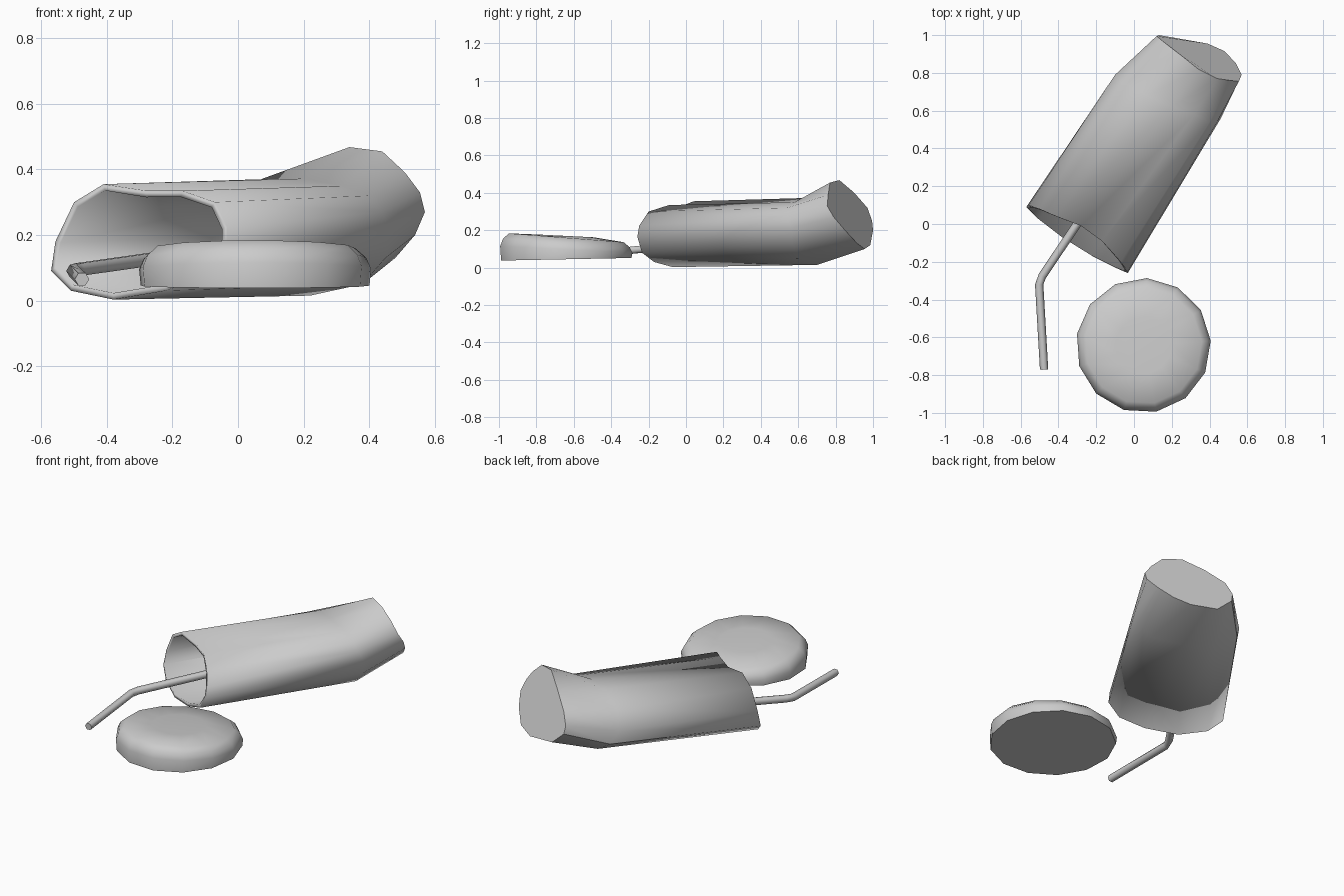
import bpy, bmesh
from math import sin, cos, pi, radians
from mathutils import Vector

if "Cube" in bpy.data.objects:
    bpy.data.objects.remove(bpy.data.objects["Cube"])


def loft(name, rings, cap_start=False, cap_end=True, smooth=40):
    """Skin a list of equal-length closed rings into one mesh object."""
    bm = bmesh.new()
    vs = [[bm.verts.new(p) for p in r] for r in rings]
    for a, b in zip(vs, vs[1:]):
        n = len(a)
        for i in range(n):
            j = (i + 1) % n
            bm.faces.new((a[i], a[j], b[j], b[i]))
    if cap_start:
        bm.faces.new(vs[0][::-1])
    if cap_end:
        bm.faces.new(vs[-1])
    if cap_start and cap_end:
        bmesh.ops.recalc_face_normals(bm, faces=bm.faces)
    me = bpy.data.meshes.new(name)
    bm.to_mesh(me)
    bm.free()
    ob = bpy.data.objects.new(name, me)
    bpy.context.collection.objects.link(ob)
    bpy.ops.object.select_all(action='DESELECT')
    bpy.context.view_layer.objects.active = ob
    ob.select_set(True)
    bpy.ops.object.shade_smooth_by_angle(angle=radians(smooth))
    return ob


# crushed cup: dented rim, bend crease, tilted base
rim = [(-.57, .09, .09), (-.557, .10, .18), (-.50, .08, .30), (-.41, .04, .355),
       (-.28, -.01, .335), (-.17, -.09, .335), (-.07, -.20, .30), (-.033, -.25, .225),
       (-.033, -.26, .165), (-.09, -.235, .08), (-.22, -.17, .03), (-.38, -.07, .003),
       (-.51, .03, .03)]
crease = [(-.06, .82, .12), (-.10, .79, .20), (-.06, .75, .30), (.07, .68, .37),
          (.20, .62, .372), (.32, .58, .35), (.40, .54, .32), (.44, .54, .27),
          (.46, .56, .21), (.45, .57, .13), (.38, .60, .05), (.22, .70, .015),
          (.06, .77, .04)]
base = [(.13, 1.0, .20), (.12, .995, .25), (.15, .97, .32), (.24, .90, .40),
        (.34, .82, .468), (.44, .77, .455), (.51, .76, .39), (.555, .755, .33),
        (.57, .79, .27), (.54, .85, .20), (.48, .915, .13), (.39, .955, .10),
        (.22, .985, .12)]
cup = loft("crushed_cup", [rim, crease, base])
wall = cup.modifiers.new("wall", 'SOLIDIFY')
wall.thickness = 0.02
wall.offset = -1


# lid: low tilted disc with rounded shoulder
def lid_ring(r, z, tilt, n=13):
    pts = []
    for i in range(n):
        a = 2 * pi * i / n + radians(4)
        y = r * sin(a)
        pts.append((.05 + r * cos(a), -.643 + y, z + tilt * y))
    return pts


loft("lid", [lid_ring(.352, .045, .02), lid_ring(.357, .098, -.05),
             lid_ring(.342, .132, -.065), lid_ring(.31, .16, -.077),
             lid_ring(.15, .17, -.05)], cap_start=True, smooth=50)

# bent straw: six-sided tube along a path running into the cup
path = [Vector(p) for p in ((-.476, -.77, .065), (-.502, -.32, .09),
                            (-.485, -.275, .095), (-.06, .36, .155))]
rings = []
for i, p in enumerate(path):
    d = (path[min(i + 1, 3)] - path[max(i - 1, 0)]).normalized()
    side = d.cross(Vector((0, 0, 1))).normalized()
    up = side.cross(d)
    rings.append([p + .022 * (side * cos(k * pi / 3) + up * sin(k * pi / 3)) for k in range(6)])
loft("straw", rings, cap_start=True, smooth=65)
